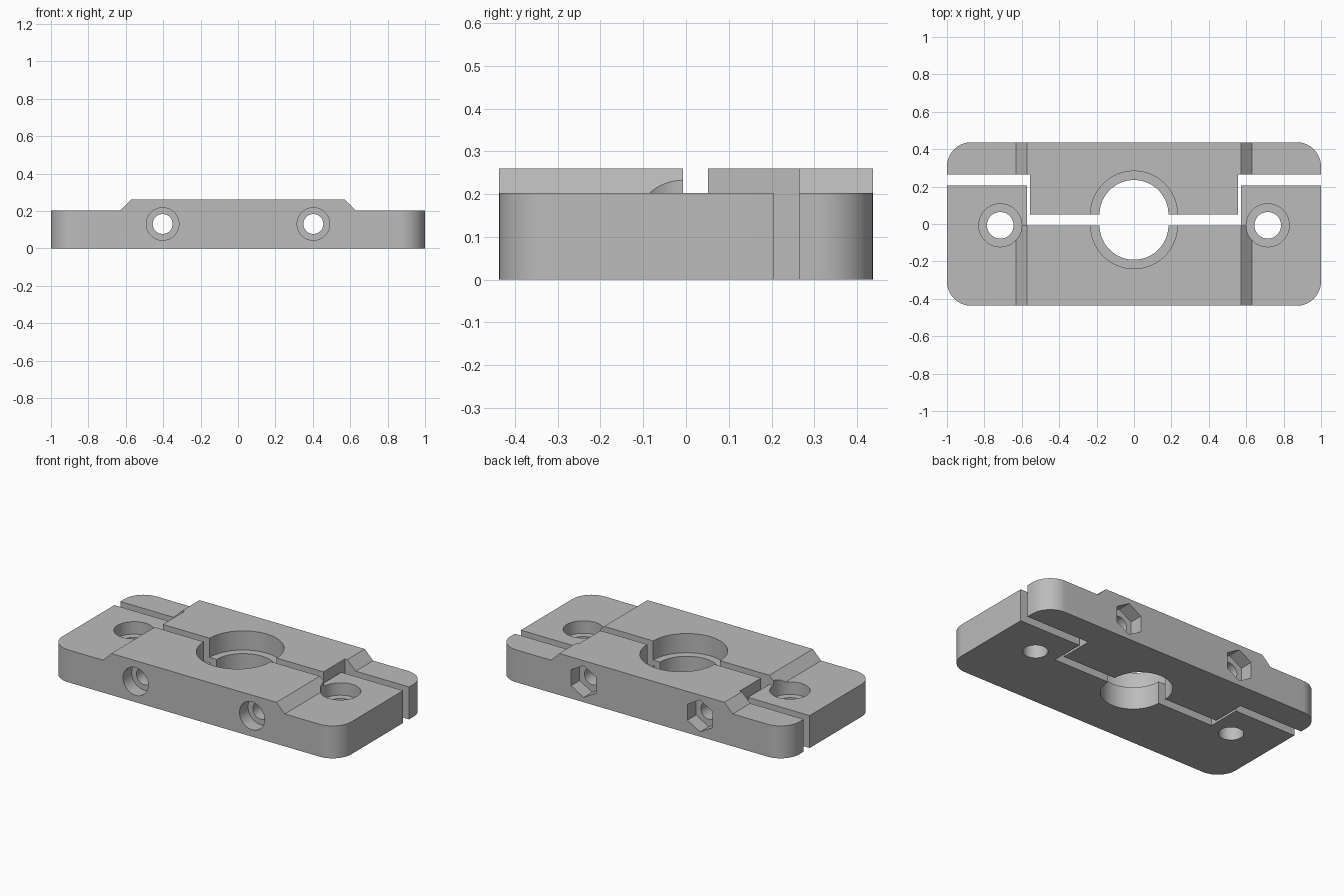
import bpy, bmesh
from math import sin, cos, pi, radians

if "Cube" in bpy.data.objects:
    bpy.data.objects.remove(bpy.data.objects["Cube"])

grey = bpy.data.materials.new("plain grey")
grey.use_nodes = True
grey.diffuse_color = (0.5, 0.5, 0.5, 1)
grey.node_tree.nodes["Principled BSDF"].inputs["Base Color"].default_value = (0.5, 0.5, 0.5, 1)

# Main dimensions
DEPTH = 0.437                    # half depth of the whole clamp
ARM_Z, TOP_Z = 0.203, 0.26       # height of the flat ends and of the raised middle
CORNER = 0.13
FRONT_FACE, BACK_FACE = -0.007, 0.051    # the two faces along the middle split
FRONT_STEP, BACK_STEP = 0.205, 0.264     # the two faces along the end splits


def prism(name, outline, axis, lo, hi):
    """Extrude a 2D outline along Z (outline in xy) or Y (outline in xz)."""
    bm = bmesh.new()
    place = (lambda a, b: (a, b, lo)) if axis == "Z" else (lambda a, b: (a, lo, b))
    face = bm.faces.new([bm.verts.new(place(a, b)) for a, b in outline])
    ext = bmesh.ops.extrude_face_region(bm, geom=[face])
    verts = [v for v in ext["geom"] if isinstance(v, bmesh.types.BMVert)]
    shift = (0, 0, hi - lo) if axis == "Z" else (0, hi - lo, 0)
    bmesh.ops.translate(bm, verts=verts, vec=shift)
    bmesh.ops.recalc_face_normals(bm, faces=bm.faces)
    mesh = bpy.data.meshes.new(name)
    bm.to_mesh(mesh)
    bm.free()
    mesh.materials.append(grey)
    obj = bpy.data.objects.new(name, mesh)
    bpy.context.collection.objects.link(obj)
    return obj


def ring(a, b, radius, sides=64, start=0.0):
    return [(a + radius * cos(start + 2 * pi * i / sides),
             b + radius * sin(start + 2 * pi * i / sides)) for i in range(sides)]


def mirrored(half):
    return half + [(-x, y) for x, y in reversed(half)]


def combine(body, tool, operation):
    mod = body.modifiers.new(operation.lower(), "BOOLEAN")
    mod.operation, mod.solver, mod.object = operation, "EXACT", tool
    bpy.context.view_layer.objects.active = body
    bpy.ops.object.modifier_apply(modifier=mod.name)
    bpy.data.objects.remove(tool)


def cut(body, outline, axis, lo, hi):
    combine(body, prism("cutter", outline, axis, lo, hi), "DIFFERENCE")


def clamp_half(name, side, step_x, step_y, face_y):
    """Flat plate with rounded outer corners; side is -1 for front, 1 for back."""
    arc = [(1 - CORNER + CORNER * sin(t), side * (DEPTH - CORNER + CORNER * cos(t)))
           for t in (radians(5 * i) for i in range(19))]
    plan = mirrored(arc + [(1, step_y), (step_x, step_y), (step_x, face_y)])
    return prism(name, plan, "Z", 0, ARM_Z)


# Raised middle with sloping ends
slope = mirrored([(0.63, 0.1), (0.63, ARM_Z), (0.572, TOP_Z)])

front = clamp_half("front_clamp_half", -1, 0.572, FRONT_STEP, FRONT_FACE)
combine(front, prism("front_raise", slope, "Y", -DEPTH, FRONT_FACE), "UNION")

back = clamp_half("back_clamp_half", 1, 0.556, BACK_STEP, BACK_FACE)
combine(back, prism("back_raise", slope, "Y", BACK_STEP, DEPTH), "UNION")
tongue = mirrored([(0.556, 0.1), (0.556, TOP_Z)])
combine(back, prism("back_tongue", tongue, "Y", BACK_FACE, BACK_STEP + 0.05), "UNION")

# Stepped central bore, half in each part
for body, y in ((front, FRONT_FACE), (back, BACK_FACE)):
    cut(body, ring(0, y, 0.184, 96), "Z", -0.1, 0.4)
    cut(body, ring(0, y, 0.232, 96), "Z", 0.14, 0.4)

for s in (-1, 1):
    # Vertical mounting holes with counterbores
    cut(front, ring(s * 0.715, FRONT_FACE, 0.071), "Z", -0.1, 0.4)
    cut(front, ring(s * 0.715, FRONT_FACE, 0.115), "Z", 0.125, 0.4)
    # Clamping screw holes: round recess in front, hexagonal nut pocket behind
    for body in (front, back):
        cut(body, ring(s * 0.403, 0.13, 0.053), "Y", -0.6, 0.6)
    cut(front, ring(s * 0.403, 0.13, 0.087), "Y", -0.6, -DEPTH + 0.085)
    cut(back, ring(s * 0.403, 0.13, 0.1, 6, pi / 2), "Y", DEPTH - 0.085, 0.6)

# Smooth round walls, crisp edges
for body in (front, back):
    bpy.ops.object.select_all(action="DESELECT")
    body.select_set(True)
    bpy.context.view_layer.objects.active = body
    bpy.ops.object.shade_smooth_by_angle(angle=radians(30))
